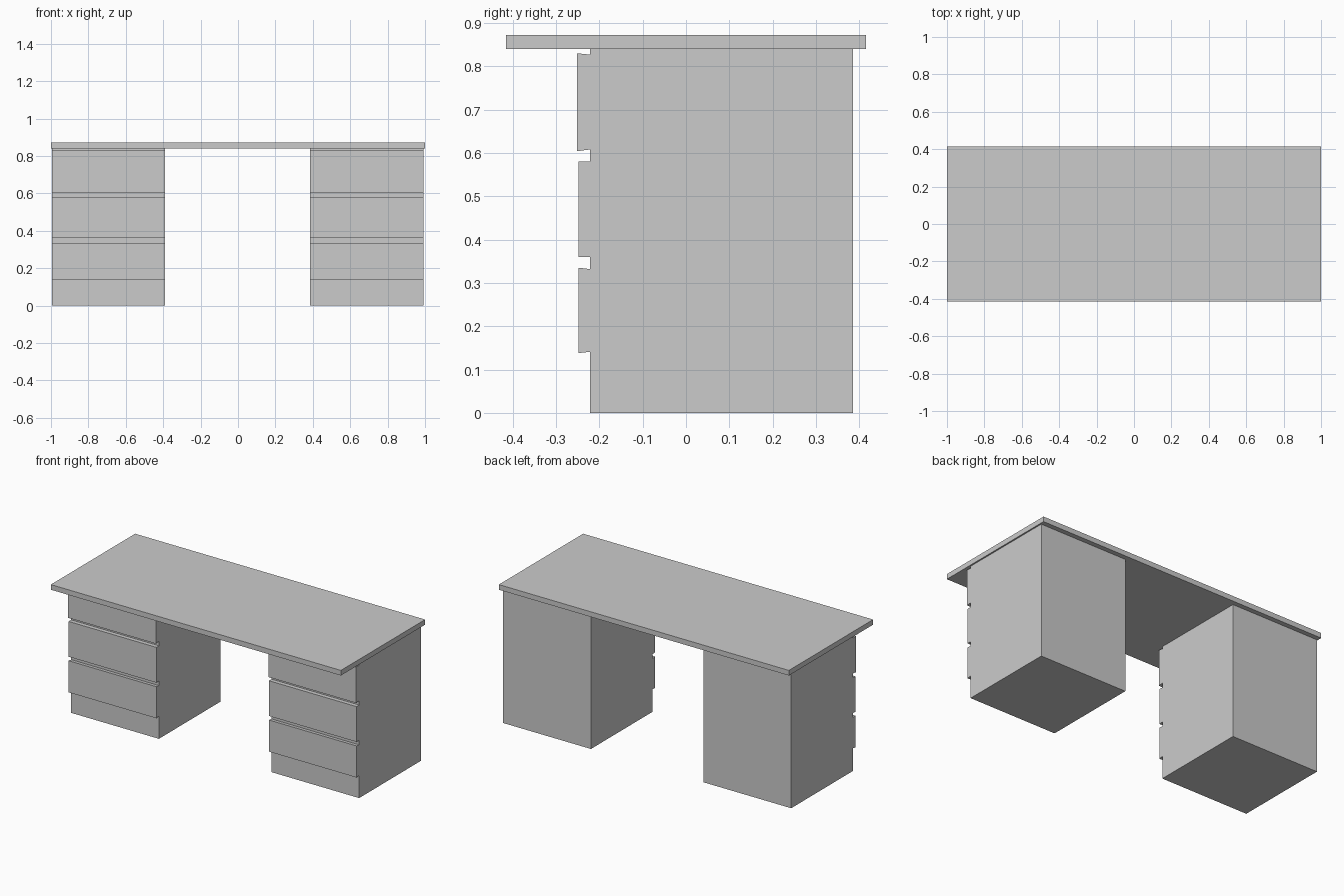
import bpy, bmesh

if "Cube" in bpy.data.objects:
    bpy.data.objects.remove(bpy.data.objects["Cube"])


def prism(name, profile, x0, x1):
    """Extrude a (y, z) side profile from x0 to x1."""
    bm = bmesh.new()
    face = bm.faces.new([bm.verts.new((x0, y, z)) for y, z in profile])
    ext = bmesh.ops.extrude_face_region(bm, geom=[face])
    moved = [v for v in ext["geom"] if isinstance(v, bmesh.types.BMVert)]
    bmesh.ops.translate(bm, verts=moved, vec=(x1 - x0, 0, 0))
    bmesh.ops.recalc_face_normals(bm, faces=bm.faces[:])
    mesh = bpy.data.meshes.new(name)
    bm.to_mesh(mesh)
    bm.free()
    obj = bpy.data.objects.new(name, mesh)
    bpy.context.collection.objects.link(obj)
    return obj


def rect(y0, y1, z0, z1):
    return [(y0, z0), (y1, z0), (y1, z1), (y0, z1)]


# Desk top
prism("desk_top", rect(-0.415, 0.415, 0.84, 0.872), -1.0, 1.0)

# Drawer fronts, as side profiles meeting the cabinet face
BACK = -0.222
drawers = {
    "top_drawer": [(-0.252, 0.604), (BACK, 0.608), (BACK, 0.827), (-0.252, 0.830)],
    "middle_drawer": rect(-0.248, BACK, 0.36, 0.58),
    "bottom_drawer": [(-0.248, 0.138), (BACK, 0.141), (BACK, 0.332), (-0.248, 0.335)],
}

# Two cabinets, each with three drawer fronts
for side, x0 in (("left", -0.995), ("right", 0.386)):
    x1 = x0 + 0.605
    prism(side + "_cabinet", rect(BACK, 0.385, 0.0, 0.84), x0, x1)
    for name, profile in drawers.items():
        prism(side + "_" + name, profile, x0, x1)
